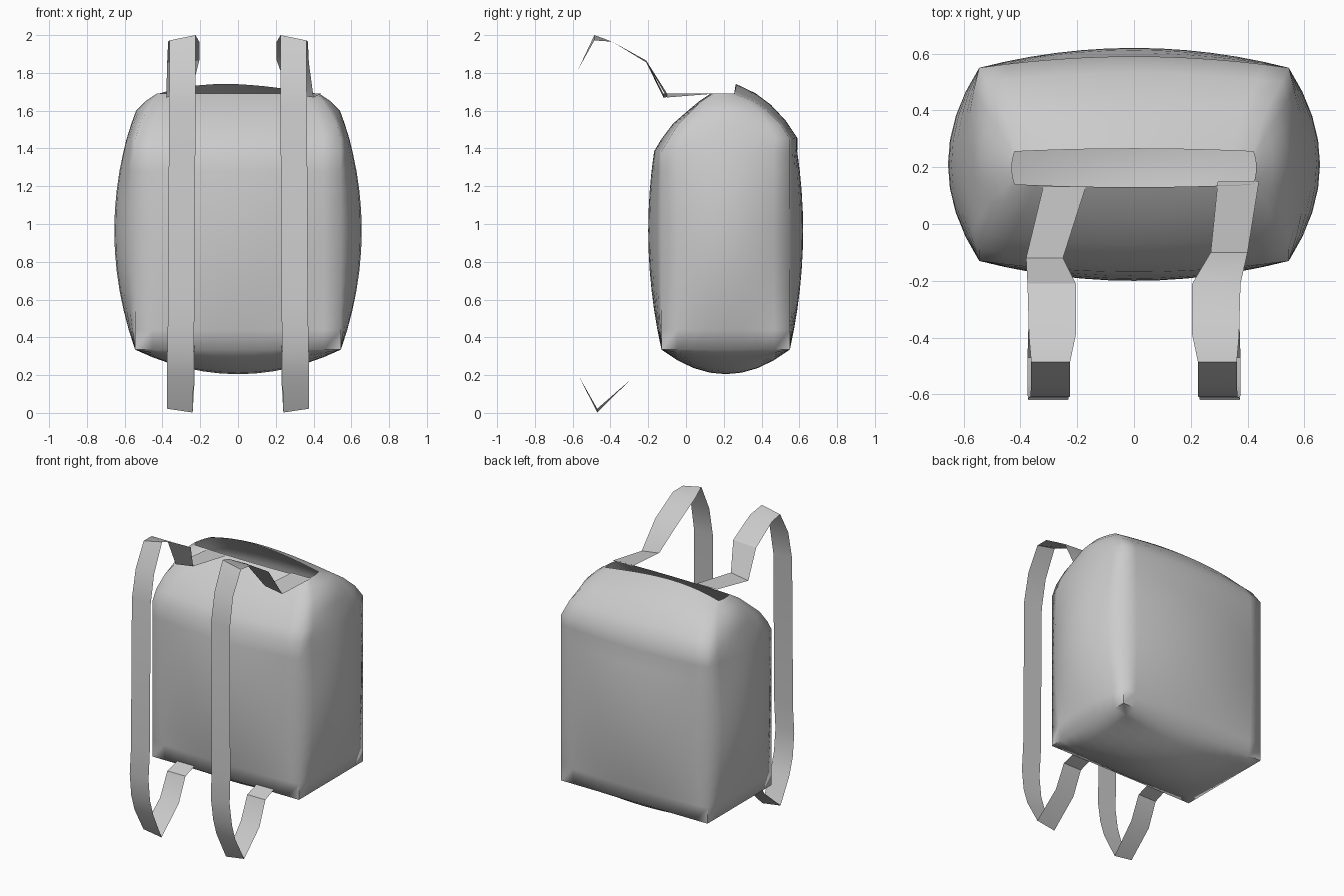
import bpy
import bmesh
import math

cube = bpy.data.objects.get("Cube")
if cube:
    bpy.data.objects.remove(cube, do_unlink=True)

grey = bpy.data.materials.new("soft_grey")
grey.use_nodes = True
colour = (0.6, 0.6, 0.6, 1)
grey.diffuse_color = colour
grey.node_tree.nodes["Principled BSDF"].inputs["Base Color"].default_value = colour

N_WIDE, N_DEEP = 12, 8


def finish(name, bm, angle):
    mesh = bpy.data.meshes.new(name)
    bm.to_mesh(mesh)
    bm.free()
    obj = bpy.data.objects.new(name, mesh)
    bpy.context.collection.objects.link(obj)
    mesh.materials.append(grey)
    bpy.ops.object.select_all(action='DESELECT')
    obj.select_set(True)
    bpy.context.view_layer.objects.active = obj
    bpy.ops.object.shade_smooth_by_angle(angle=math.radians(angle))
    return obj


def steps(n):
    return [-1 + 2 * i / n for i in range(n)]


# Unit square outline, walked counter-clockwise from the front left corner
outline = ([(u, -1) for u in steps(N_WIDE)] + [(1, v) for v in steps(N_DEEP)]
           + [(-u, 1) for u in steps(N_WIDE)] + [(-1, -v) for v in steps(N_DEEP)])


def section(z, half, front, back, bulge_x, bulge_y, lift=0):
    """Rectangle with bulging sides; lift raises the middle of the back edge."""
    points = []
    for u, v in outline:
        x = half * u
        y = front + (back - front) * (v + 1) / 2
        if abs(u) == 1:
            x += u * bulge_x * (1 - v * v)
        if abs(v) == 1:
            y += v * bulge_y * (1 - u * u)
        rise = lift * (1 - u * u) * (1 - 0.35 * u) if v == 1 else 0
        points.append((x, y, z + rise))
    return points


# Bag body: bulging walls, then a gathered neck leading to the open mouth
sections = []
for i in range(11):
    z = 0.335 + 1.05 * i / 10
    swell = 1 - ((z - 0.965) / 0.63) ** 2
    sections.append(section(z, 0.545, -0.13, 0.55, 0.11 * swell, 0.07 * swell))
sections += [
    section(1.45, 0.545, -0.09, 0.55, 0.045, 0.04, 0.005),
    section(1.53, 0.52, -0.04, 0.50, 0.045, 0.03, 0.015),
    section(1.60, 0.48, 0.03, 0.43, 0.06, 0.02, 0.03),
    section(1.65, 0.45, 0.08, 0.36, 0.04, 0.01, 0.04),
    section(1.69, 0.42, 0.14, 0.255, 0.01, 0.01, 0.05),
]
bm = bmesh.new()
rings = [[bm.verts.new(p) for p in s] for s in sections]
for low, high in zip(rings, rings[1:]):
    for i in range(len(low)):
        j = (i + 1) % len(low)
        bm.faces.new((low[i], low[j], high[j], high[i]))

# Domed bottom, welded to the lowest section
us, vs = steps(N_WIDE) + [1], steps(N_DEEP) + [1]
grid = [[bm.verts.new((0.545 * u, 0.21 + 0.34 * v,
                       0.335 - 0.13 * (1 - u * u) * (1 - v * v)))
         for v in vs] for u in us]
for i in range(N_WIDE):
    for j in range(N_DEEP):
        bm.faces.new((grid[i][j], grid[i][j + 1], grid[i + 1][j + 1], grid[i + 1][j]))
bmesh.ops.remove_doubles(bm, verts=bm.verts, dist=0.001)
finish("bag_body", bm, 80)

# Shoulder straps: (inner x, outer x, y, z, inner edge raise)
upper = {
    "right": [(0.17, 0.32, 0.13, 1.69, 0), (0.25, 0.38, -0.12, 1.67, 0.02)],
    "left": [(0.295, 0.44, 0.15, 1.69, 0), (0.27, 0.40, -0.10, 1.67, 0.02)],
}
loop = [
    (0.205, 0.375, -0.21, 1.855, 0.01),
    (0.205, 0.37, -0.39, 1.965, 0.0),
    (0.225, 0.362, -0.485, 1.972, 0.028),
    (0.225, 0.362, -0.57, 1.82, 0),
    (0.225, 0.365, -0.607, 1.63, 0),
    (0.23, 0.37, -0.61, 0.62, 0),
    (0.232, 0.372, -0.62, 0.45, 0),
    (0.235, 0.375, -0.60, 0.30, 0),
    (0.235, 0.375, -0.565, 0.19, 0),
    (0.24, 0.375, -0.47, 0.022, -0.02),
    (0.23, 0.37, -0.30, 0.17, 0),
    (0.23, 0.365, -0.23, 0.325, 0),
    (0.23, 0.36, -0.12, 0.36, 0),
]
for side, sign in (("right", -1), ("left", 1)):
    bm = bmesh.new()
    pairs = [(bm.verts.new((sign * a, y, z + rise)), bm.verts.new((sign * b, y, z)))
             for a, b, y, z, rise in upper[side] + loop]
    for (a, b), (c, d) in zip(pairs, pairs[1:]):
        bm.faces.new((a, b, d, c) if sign > 0 else (b, a, c, d))
    finish(side + "_shoulder_strap", bm, 30)
